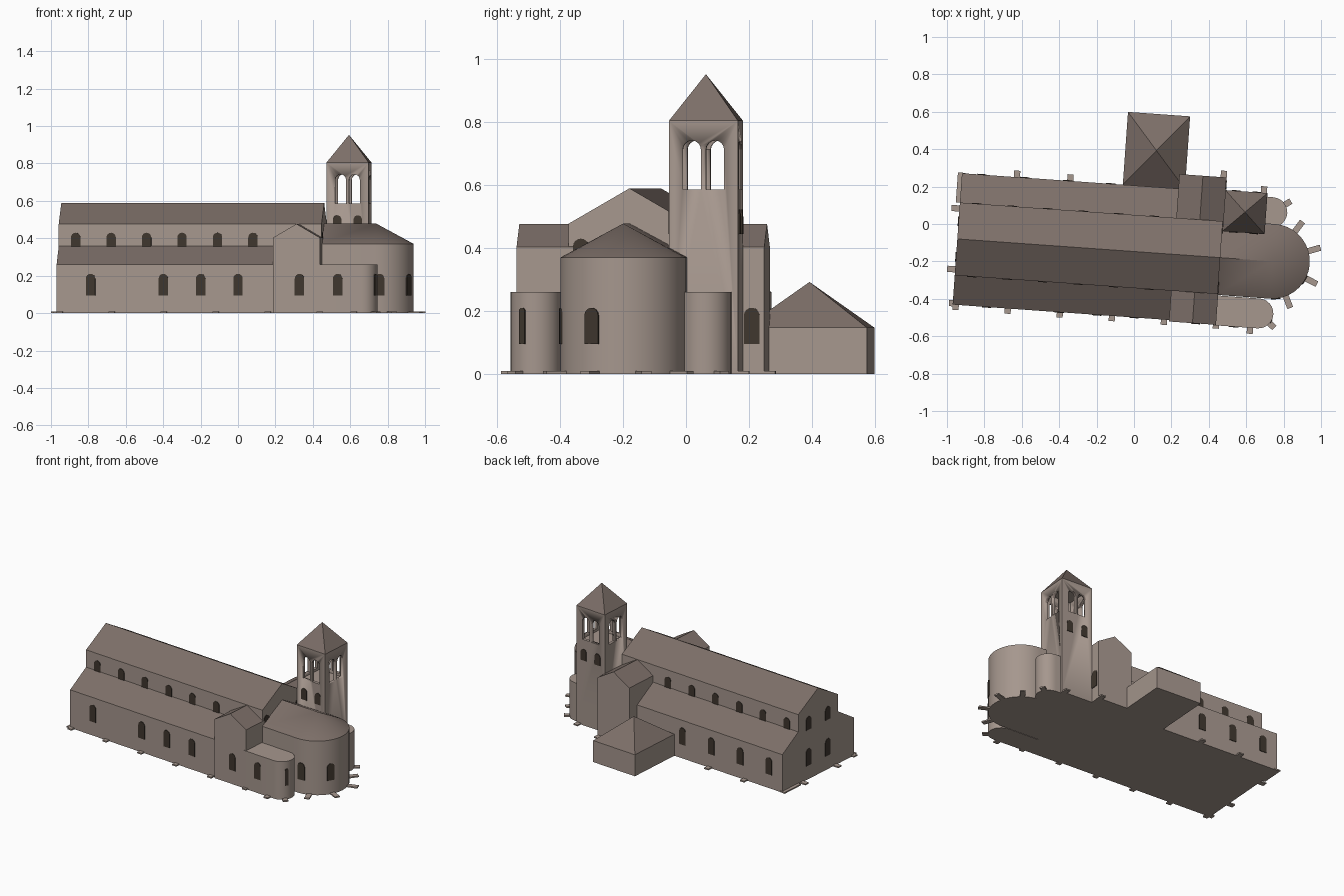
import bpy, bmesh
from math import sin, cos, pi, radians
from mathutils import Matrix, Vector

cube = bpy.data.objects.get("Cube")
if cube:
    bpy.data.objects.remove(cube)

# The whole church is turned slightly; parts are built along its own axis.
PLACE = Matrix.Translation((0, -0.147, 0)) @ Matrix.Rotation(radians(-4.07), 4, 'Z')


def material(name, rgb):
    m = bpy.data.materials.new(name)
    m.use_nodes = True
    m.diffuse_color = (*rgb, 1)
    m.node_tree.nodes["Principled BSDF"].inputs["Base Color"].default_value = (*rgb, 1)
    return m


WALL = material("warm stone", (0.38, 0.31, 0.27))
ROOF = material("brown roof", (0.205, 0.16, 0.14))
DARK = material("dark opening", (0.05, 0.038, 0.028))


def finish(name, bm, mats=(WALL, ROOF)):
    """Turn a bmesh into an object; sloping faces take the roof colour."""
    bmesh.ops.recalc_face_normals(bm, faces=bm.faces)
    for f in bm.faces:
        f.smooth = True
        if len(mats) > 1 and 0.1 < f.normal.z < 0.95:
            f.material_index = 1
    me = bpy.data.meshes.new(name)
    bm.to_mesh(me)
    bm.free()
    for m in mats:
        me.materials.append(m)
    me.set_sharp_from_angle(angle=radians(25))
    ob = bpy.data.objects.new(name, me)
    ob.matrix_world = PLACE
    bpy.context.collection.objects.link(ob)
    return ob


def sweep(bm, pts, vec):
    """Closed prism from a polygon and a direction."""
    a = [bm.verts.new(p) for p in pts]
    b = [bm.verts.new(Vector(p) + Vector(vec)) for p in pts]
    bm.faces.new(a)
    bm.faces.new(b)
    for i in range(len(a)):
        j = (i + 1) % len(a)
        bm.faces.new((a[i], a[j], b[j], b[i]))


def prism(name, pts, vec, mats=(WALL, ROOF)):
    bm = bmesh.new()
    sweep(bm, pts, vec)
    return finish(name, bm, mats)


def rect(u0, u1, v0, v1, z):
    return [(u0, v0, z), (u1, v0, z), (u1, v1, z), (u0, v1, z)]


def pyramid(name, u0, u1, v0, v1, z, top):
    bm = bmesh.new()
    base = [bm.verts.new(p) for p in rect(u0, u1, v0, v1, z)]
    tip = bm.verts.new(((u0 + u1) / 2, (v0 + v1) / 2, top))
    bm.faces.new(base)
    for i in range(4):
        bm.faces.new((base[i], base[(i + 1) % 4], tip))
    return finish(name, bm)


def round_plan(u0, uc, vc, r, n):
    """Straight bay ending in a half circle towards +u."""
    arc = [(uc + r * cos(a), vc + r * sin(a), 0)
           for a in (-pi / 2 + pi * i / n for i in range(n + 1))]
    return [(u0, vc - r, 0)] + arc + [(u0, vc + r, 0)]


def arch(bm, u, v, deg, w, z0, z1, depth=0.007):
    """Round-headed slab centred on a wall point and facing deg."""
    a = radians(deg)
    n, t = Vector((cos(a), sin(a), 0)), Vector((-sin(a), cos(a), 0))
    r = w / 2
    prof = [(-r, z0), (r, z0)] + [(r * cos(pi * i / 8), z1 - r + r * sin(pi * i / 8)) for i in range(9)]
    start = Vector((u, v, 0)) - n * depth / 2
    sweep(bm, [start + t * s + Vector((0, 0, z)) for s, z in prof], n * depth)


def windows(name, spots, z0, z1, w=0.05):
    bm = bmesh.new()
    for u, v, deg in spots:
        arch(bm, u, v, deg, w, z0, z1)
    finish(name, bm, (DARK,))


# Nave and the two aisles
WEST, EAST = -0.947, 0.462
length = (EAST - WEST, 0, 0)
nave = [(-0.195, 0), (0.195, 0), (0.195, 0.477), (0, 0.59), (-0.195, 0.477)]
prism("nave", [(WEST, v, z) for v, z in nave], length)
for name, s in (("north_aisle", 1), ("south_aisle", -1)):
    aisle = [(0.19, 0), (0.352, 0), (0.352, 0.26), (0.19, 0.362)]
    prism(name, [(WEST, s * v, z) for v, z in aisle], length)

# Transept arms
gable = [(0.213, 0), (0.465, 0), (0.465, 0.403), (0.339, 0.477), (0.213, 0.403)]
for name, v0, v1 in (("north_transept", 0.1, 0.43), ("south_transept", -0.1, -0.36)):
    prism(name, [(u, v0, z) for u, z in gable], (0, v1 - v0, 0))

# Choir and main apse, with a ridge ending in a half cone
plan = round_plan(0.45, 0.742, 0, 0.2, 18)
prism("choir_and_apse_walls", plan, (0, 0, 0.37))
bm = bmesh.new()
rim = [bm.verts.new((u, v, 0.37)) for u, v, z in plan]
back = bm.verts.new((0.45, 0, 0.478))
apex = bm.verts.new((0.742, 0, 0.478))
bm.faces.new((rim[0], rim[1], apex, back))
for p, q in zip(rim[1:-2], rim[2:-1]):
    bm.faces.new((p, q, apex))
bm.faces.new((rim[-2], rim[-1], back, apex))
bm.faces.new((rim[-1], rim[0], back))
bm.faces.new(rim)
finish("choir_and_apse_roof", bm)

# Flat-topped side apses
for name, uc, vc in (("south_side_apse", 0.687, -0.283), ("north_side_apse", 0.723, 0.262)):
    prism(name, round_plan(0.45, uc, vc, 0.08, 12), (0, 0, 0.26))

# Bell tower with a hollow, open belfry
U0, U1, V0, V1 = 0.464, 0.69, 0.142, 0.362
uc, vc = (U0 + U1) / 2, (V0 + V1) / 2
tower = prism("bell_tower", rect(U0, U1, V0, V1, 0), (0, 0, 0.805))
cutters = [prism("belfry_cavity", rect(U0 + 0.02, U1 - 0.02, V0 + 0.02, V1 - 0.02, 0.57), (0, 0, 0.22))]
for d in (-0.037, 0.037):
    for u, v, deg in ((uc + d, vc, 90), (uc, vc + d, 0)):
        bm = bmesh.new()
        arch(bm, u, v, deg, 0.058, 0.587, 0.742, 0.4)
        cutters.append(finish("belfry_arch_cutter", bm))
for c in cutters:
    mod = tower.modifiers.new("opening", 'BOOLEAN')
    mod.operation, mod.solver, mod.object = 'DIFFERENCE', 'EXACT', c
    c.hide_render = True
bpy.context.view_layer.update()
cut = bpy.data.meshes.new_from_object(tower.evaluated_get(bpy.context.evaluated_depsgraph_get()))
tower.modifiers.clear()
tower.data = cut
for c in cutters:
    bpy.data.objects.remove(c)
pyramid("bell_tower_roof", U0, U1, V0, V1, 0.805, 0.953)

# Annex on the north side
prism("annex_walls", rect(-0.085, 0.248, 0.34, 0.742, 0), (0, 0, 0.147))
pyramid("annex_roof", -0.085, 0.248, 0.352, 0.742, 0.147, 0.292)

# Windows
row = [-0.856 + 0.19 * i for i in range(6)]
windows("clerestory_windows", [(u, s * 0.195, s * 90) for u in row for s in (-1, 1)], 0.345, 0.43)
windows("south_aisle_windows", [(u, -0.352, -90) for u in (-0.765, -0.375, -0.175, 0.025)], 0.095, 0.21)
windows("north_aisle_windows", [(-0.84 + 0.23 * i, 0.352, 90) for i in range(4)], 0.095, 0.21)
windows("south_transept_window", [(0.355, -0.36, -90)], 0.095, 0.21)
windows("north_transept_window", [(0.465, 0.39, 0)], 0.095, 0.21)
windows("west_front_lower_windows", [(WEST, v, 180) for v in (-0.095, 0.095)], 0.095, 0.21)
windows("west_front_upper_windows", [(WEST, v, 180) for v in (-0.095, 0.095)], 0.34, 0.43)
windows("nave_east_windows", [(EAST, v, 0) for v in (-0.155, 0.155)], 0.345, 0.43)
windows("apse_windows", [(0.742 + 0.2 * cos(radians(d)), 0.2 * sin(radians(d)), d) for d in (-26, -81)], 0.095, 0.21)
a = radians(-28)
windows("side_apse_window", [(0.687 + 0.08 * cos(a), -0.283 + 0.08 * sin(a), -28)], 0.095, 0.21, 0.022)
windows("side_chapel_window", [(0.56, -0.363, -90)], 0.095, 0.21)
windows("tower_windows", [(uc + d, v, deg) for d in (-0.055, 0.055)
                          for v, deg in ((V0, -90), (V1, 90))], 0.445, 0.523, 0.045)

# Low buttress footings around the base
bm = bmesh.new()


def footing(u, v, deg, out=0.035, w=0.033):
    d = radians(deg)
    n, t = Vector((cos(d), sin(d), 0)), Vector((-sin(d), cos(d), 0)) * w / 2
    p = Vector((u, v, 0))
    sweep(bm, [p - n * 0.02 - t, p + n * out - t, p + n * out + t, p - n * 0.02 + t], (0, 0, 0.009))


for i in range(6):
    footing(-0.93 + 0.279 * i, -0.355, -90, 0.025)
for u, v in ((-0.653, 0.352), (-0.367, 0.352), (0.45, 0.43), (0.67, 0.362)):
    footing(u, v, 90)
footing(0.648, -0.363, -90, 0.032)
for v in (-0.163, 0.163):
    footing(WEST, v, 180, 0.043)
footing(WEST, 0.275, 180, 0.022, 0.16)
footing(WEST, -0.345, 180, 0.02)
for u, v, r, deg in ((0.687, -0.283, 0.08, -38), (0.723, 0.262, 0.08, 35), (0.742, 0, 0.2, 57),
                     (0.742, 0, 0.2, 20), (0.742, 0, 0.2, -23), (0.742, 0, 0.2, -65)):
    d = radians(deg)
    footing(u + r * cos(d), v + r * sin(d), deg, 0.067 if r > 0.1 else 0.035)
finish("buttress_footings", bm, (WALL,))
